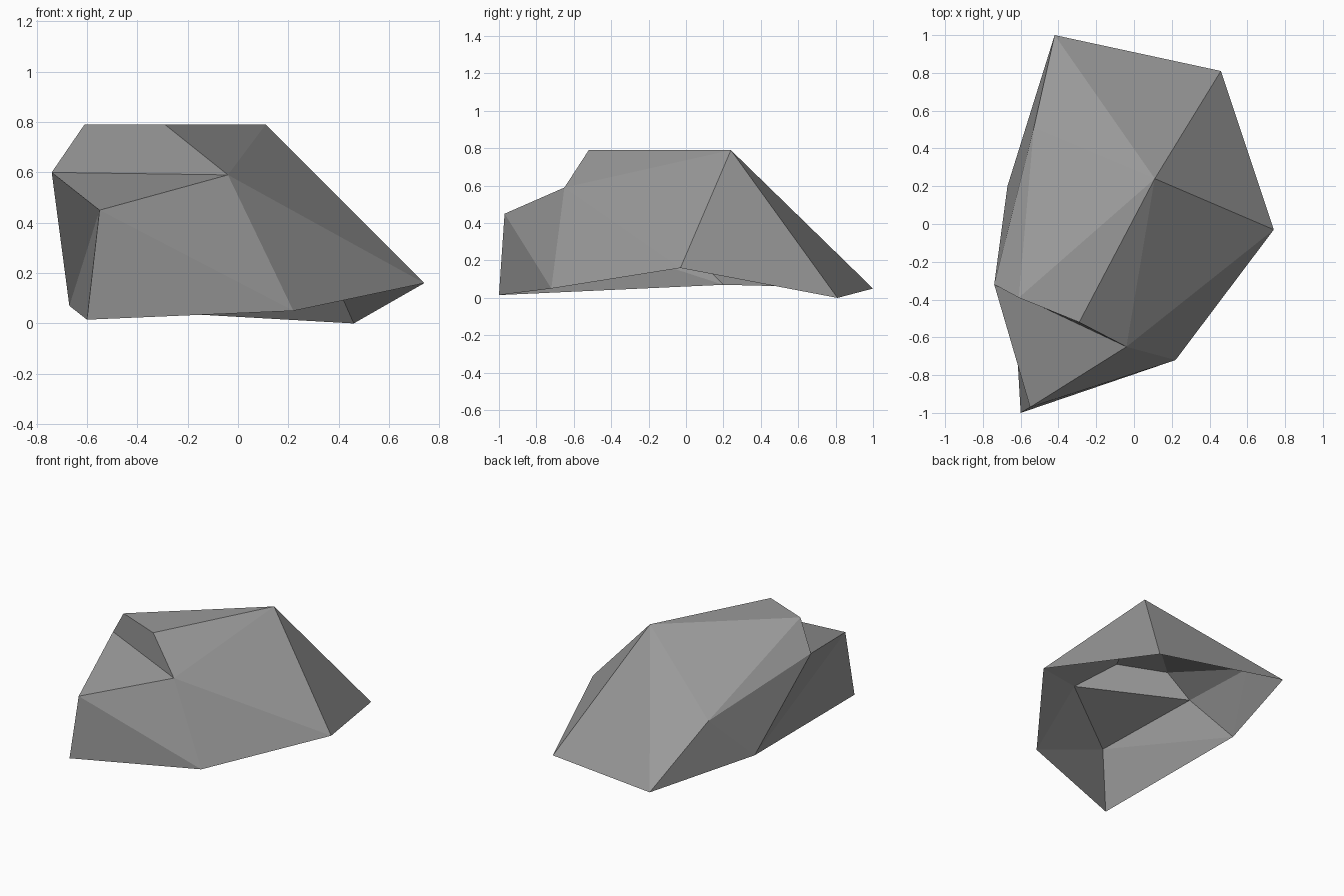
import bpy, bmesh

if "Cube" in bpy.data.objects:
    bpy.data.objects.remove(bpy.data.objects["Cube"])

# Corner points of the faceted rock
P = {
    # open ground rim
    "A": (-0.42, 1.00, 0.05), "B": (0.46, 0.81, 0.00), "C": (0.74, -0.03, 0.16),
    "D": (0.22, -0.72, 0.05), "E": (-0.60, -1.00, 0.015), "I": (-0.67, 0.20, 0.07),
    # front ledge and shoulders
    "F": (-0.55, -0.97, 0.45), "H": (-0.74, -0.32, 0.60), "J": (-0.04, -0.65, 0.59),
    "N": (-0.53, 0.51, 0.39),
    # flat crest
    "K": (0.11, 0.24, 0.79), "L": (-0.61, -0.39, 0.79), "M": (-0.29, -0.52, 0.79),
}
# Facets, counter-clockwise from outside: back, right, front, ledge, crest, left
FACETS = ("ABK BCK CJK JMK CDJ DFJ DEF FHJ HLMJ LMK "
          "AKN KLN LHN NHI NIA HFI FEI").split()

bm = bmesh.new()
verts = {k: bm.verts.new(co) for k, co in P.items()}
for facet in FACETS:
    bm.faces.new([verts[k] for k in facet])
bmesh.ops.recalc_face_normals(bm, faces=bm.faces)
# make sure the shell points outward (crest facet faces up)
bm.normal_update()
crest = max(bm.faces, key=lambda f: f.calc_center_median().z)
if crest.normal.z < 0:
    bmesh.ops.reverse_faces(bm, faces=bm.faces)

mesh = bpy.data.meshes.new("rock")
bm.to_mesh(mesh)
bm.free()

# Single stone colour
stone = bpy.data.materials.new("stone grey")
stone.diffuse_color = (0.32, 0.32, 0.32, 1)
stone.use_nodes = True
stone.node_tree.nodes["Principled BSDF"].inputs["Base Color"].default_value = stone.diffuse_color
mesh.materials.append(stone)

rock = bpy.data.objects.new("rock", mesh)
bpy.context.collection.objects.link(rock)
